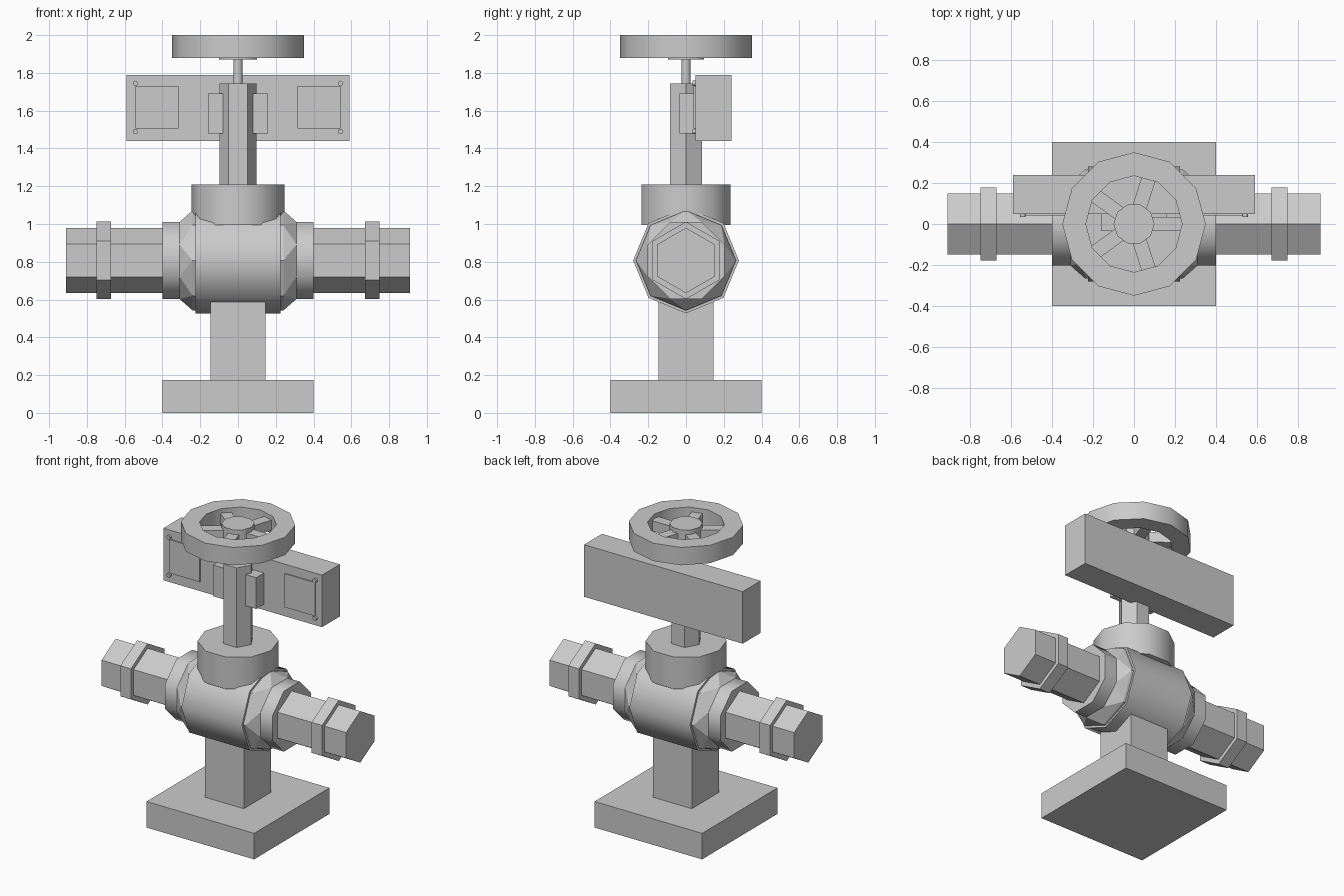
import bpy, bmesh, math
from mathutils import Matrix, Vector

cube = bpy.data.objects.get("Cube")
if cube:
    bpy.data.objects.remove(cube, do_unlink=True)

grey = bpy.data.materials.new("plain grey")
grey.use_nodes = True
grey.diffuse_color = (0.6, 0.6, 0.6, 1)
grey.node_tree.nodes["Principled BSDF"].inputs["Base Color"].default_value = (0.6, 0.6, 0.6, 1)

AXIS_Z = 0.807  # height of the pipe axis


def finish(name, bm, smooth=0):
    bmesh.ops.recalc_face_normals(bm, faces=bm.faces)
    mesh = bpy.data.meshes.new(name)
    bm.to_mesh(mesh)
    bm.free()
    mesh.materials.append(grey)
    ob = bpy.data.objects.new(name, mesh)
    bpy.context.collection.objects.link(ob)
    if smooth:
        bpy.ops.object.select_all(action='DESELECT')
        ob.select_set(True)
        bpy.context.view_layer.objects.active = ob
        bpy.ops.object.shade_smooth_by_angle(angle=math.radians(smooth))
    return ob


def box(name, x, y, z, turn=0):
    bm = bmesh.new()
    bmesh.ops.create_cube(bm, size=1)
    for v in bm.verts:
        v.co = Vector([lo + (c + 0.5) * (hi - lo) for c, (lo, hi) in zip(v.co, (x, y, z))])
    bm.transform(Matrix.Rotation(turn, 4, 'Z'))
    return finish(name, bm)


def lathe(name, rings, sides, matrix=Matrix(), smooth=0, closed=False):
    """Loft polygon rings given as (radius, height, turn in sides)."""
    bm = bmesh.new()
    loops = []
    for r, h, turn in rings:
        angles = [(i + turn) * math.tau / sides for i in range(sides)]
        loops.append([bm.verts.new((r * math.cos(a), r * math.sin(a), h)) for a in angles])
    pairs = list(zip(loops, loops[1:]))
    if closed:
        pairs.append((loops[-1], loops[0]))
    else:
        bm.faces.new(loops[0])
        bm.faces.new(loops[-1])
    for a, b in pairs:
        for i in range(sides):
            j = (i + 1) % sides
            bm.faces.new((a[i], a[j], b[j], b[i]))
    twisted = [f for f in bm.faces if len(f.verts) == 4 and
               abs((f.verts[1].co - f.verts[0].co).normalized().dot(
                   (f.verts[2].co - f.verts[3].co).normalized())) < 0.99]
    bmesh.ops.triangulate(bm, faces=twisted)
    bm.transform(matrix)
    return finish(name, bm, smooth)


# Pedestal
box("base_plate", (-0.4, 0.4), (-0.4, 0.4), (0, 0.175))
box("pedestal_post", (-0.145, 0.145), (-0.145, 0.145), (0.17, 0.6))

# Valve body and bonnet
along_x = Matrix.Translation((0, 0, AXIS_Z)) @ Matrix.Rotation(math.pi / 2, 4, 'Y')
lathe("valve_body", [(0.28, -0.225, 0), (0.28, 0.225, 0)], 8, along_x, 50)
lathe("bonnet", [(0.247, 0.995, 0), (0.247, 1.21, 0)], 10, smooth=40)

# Fittings on both sides
for side, s in (("left", 1), ("right", -1)):
    out = Matrix.Translation((0, 0, AXIS_Z)) @ Matrix.Rotation(s * math.pi / 2, 4, 'Y')
    lathe(side + "_body_shoulder", [(0.265, 0.22, 0), (0.265, 0.24, 0), (0.22, 0.31, 0.5)], 8, out)
    lathe(side + "_collar", [(0.22, 0.28, 0.5), (0.22, 0.4, 0.5)], 8, out, 50)
    lathe(side + "_pipe", [(0.173, 0.38, 0), (0.173, 0.91, 0)], 6, out)
    lathe(side + "_pipe_flange", [(0.205, 0.672, 0), (0.205, 0.75, 0)], 6, out)

# Stem
lathe("stem_housing", [(0.098, 1.2, 0), (0.098, 1.745, 0)], 6)
lathe("stem_rod", [(0.025, 1.74, 0), (0.025, 1.9, 0)], 8, smooth=50)

# Handwheel
lathe("handwheel_rim", [(0.35, 1.88, 0), (0.35, 2, 0), (0.235, 2, 0), (0.235, 1.88, 0)],
      12, smooth=35, closed=True)
lathe("handwheel_hub", [(0.1, 1.87, 0), (0.1, 2, 0)], 10, smooth=40)
for k in range(5):
    box(f"handwheel_spoke_{k + 1}", (0.08, 0.24), (-0.035, 0.035), (1.9, 1.97), k * math.tau / 5)

# Indicator box with plates, rivets and mounting blocks
box("indicator_box", (-0.59, 0.59), (0.05, 0.24), (1.44, 1.79))
for side, s in (("left", 1), ("right", -1)):
    box(side + "_indicator_plate", sorted((s * 0.315, s * 0.543)), (0.041, 0.051), (1.505, 1.73))
    box(side + "_mounting_block", sorted((s * 0.08, s * 0.16)), (-0.035, 0.051), (1.48, 1.69))
    for place, z in (("upper", 1.745), ("lower", 1.49)):
        at = Matrix.Translation((s * 0.543, 0.051, z)) @ Matrix.Rotation(math.pi / 2, 4, 'X')
        lathe(f"{side}_{place}_rivet", [(0.014, 0, 0), (0.014, 0.016, 0)], 8, at, 50)
